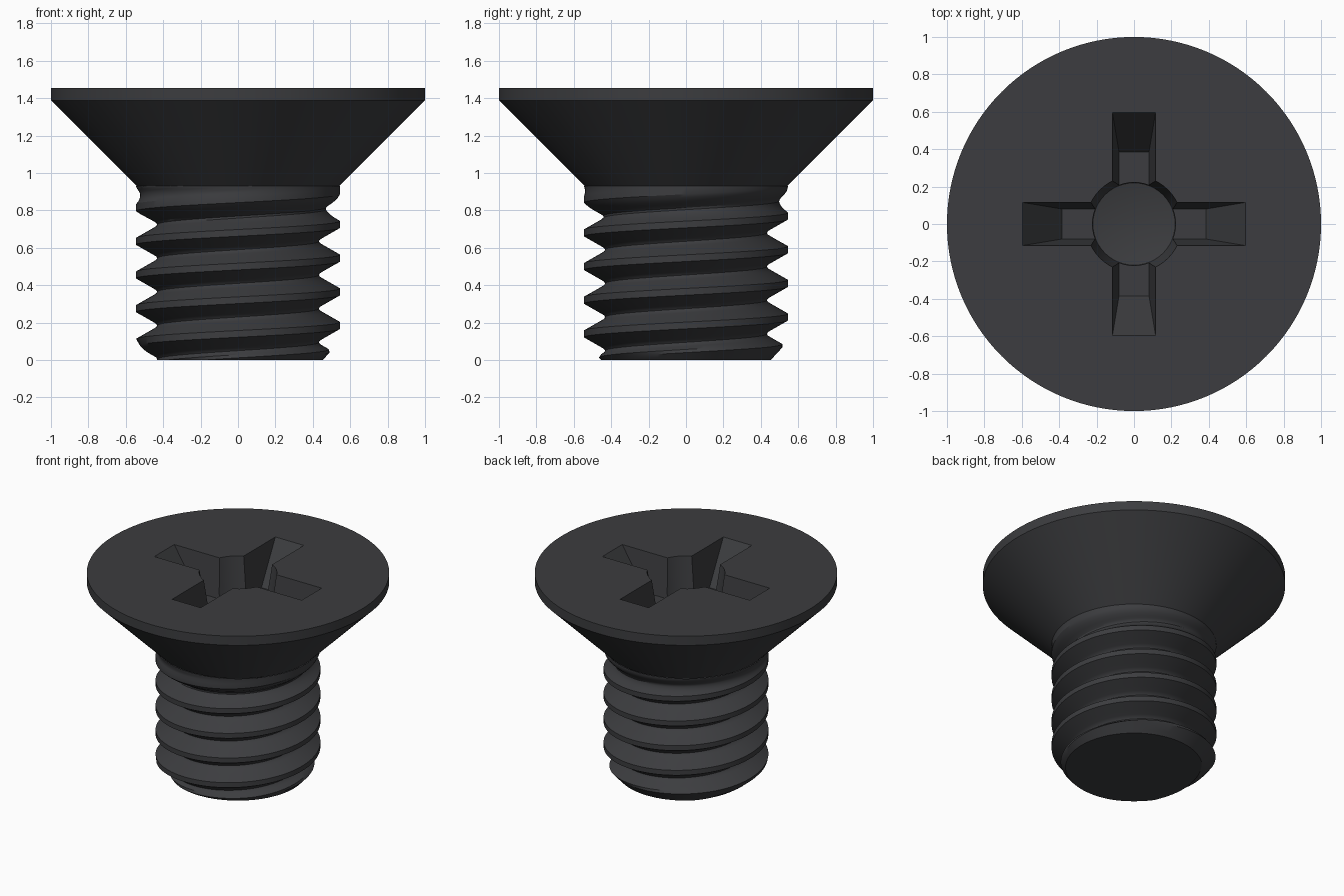
import bpy, bmesh, math
from mathutils import Vector

if "Cube" in bpy.data.objects:
    bpy.data.objects.remove(bpy.data.objects["Cube"])

PITCH, CREST, ROOT, NECK, TOP = 0.18, 0.545, 0.432, 0.932, 1.455
SEG = 96

mat = bpy.data.materials.new("black_steel")
mat.diffuse_color = (0.045, 0.046, 0.05, 1)
mat.use_nodes = True
mat.node_tree.nodes["Principled BSDF"].inputs["Base Color"].default_value = mat.diffuse_color


def make_object(name, bm):
    bmesh.ops.recalc_face_normals(bm, faces=bm.faces)
    mesh = bpy.data.meshes.new(name)
    bm.to_mesh(mesh)
    bm.free()
    ob = bpy.data.objects.new(name, mesh)
    bpy.context.collection.objects.link(ob)
    mesh.materials.append(mat)
    return ob


def revolve(name, profile, seg):
    """Closed solid of revolution; a zero radius becomes a tip."""
    bm = bmesh.new()
    rings = []
    for r, z in profile:
        n = seg if r > 0 else 1
        rings.append([bm.verts.new((r * math.cos(2 * math.pi * i / seg),
                                    r * math.sin(2 * math.pi * i / seg), z)) for i in range(n)])
    for a, b in zip(rings, rings[1:]):
        for i in range(seg):
            j = (i + 1) % seg
            bm.faces.new([a[0], b[i], b[j]] if len(a) == 1 else [a[i], a[j], b[j], b[i]])
    for ring in (rings[0], rings[-1]):
        if len(ring) > 1:
            bm.faces.new(ring)
    return make_object(name, bm)


def slot(name, turned):
    """Tapered bar cutting two opposite arms of the cross recess."""
    depth, over = 0.28, 0.05
    k = over / depth
    bm = bmesh.new()
    rings = []
    for x, y, z in ((0.385, 0.08, TOP - depth),
                    (0.595 + 0.21 * k, 0.115 + 0.035 * k, TOP + over)):
        pts = [(-x, -y), (x, -y), (x, y), (-x, y)]
        rings.append([bm.verts.new((-q, p, z) if turned else (p, q, z)) for p, q in pts])
    a, b = rings
    bm.faces.new(a)
    bm.faces.new(b)
    for i in range(4):
        j = (i + 1) % 4
        bm.faces.new([a[i], a[j], b[j], b[i]])
    return make_object(name, bm)


def smooth(ob):
    bpy.ops.object.select_all(action='DESELECT')
    ob.select_set(True)
    bpy.context.view_layer.objects.active = ob
    bpy.ops.object.shade_smooth_by_angle(angle=math.radians(30))


# Countersunk head
head = revolve("countersunk_head", [(0.542, NECK), (1.0, 1.388), (1.0, TOP)], 128)

# Cross recess: conical centre hole plus two crossed slots
cutters = [revolve("recess_centre", [(0, TOP - 0.35), (0.22, TOP - 0.30), (0.264, TOP + 0.05)], 48),
           slot("recess_slot_x", False), slot("recess_slot_y", True)]
bpy.context.view_layer.objects.active = head
for c in cutters:
    mod = head.modifiers.new("cut", 'BOOLEAN')
    mod.operation, mod.solver, mod.object = 'DIFFERENCE', 'EXACT', c
    bpy.ops.object.modifier_apply(modifier=mod.name)
for c in cutters:
    bpy.data.objects.remove(c)

# Open the hidden underside where the shank joins
bm = bmesh.new()
bm.from_mesh(head.data)
bmesh.ops.delete(bm, geom=[f for f in bm.faces if f.calc_center_median().z < NECK + 0.001],
                 context='FACES')
bm.to_mesh(head.data)
bm.free()
smooth(head)

# Threaded shank: one pitch of thread profile swept as a right-hand helix
half = [(0.018, CREST), (0.035, 0.515), (0.052, 0.485), (0.069, 0.455), (0.079, 0.439)]
profile = half + [(0.09, ROOT)] + [(PITCH - u, r) for u, r in reversed(half)]
bm = bmesh.new()
rows = []
for turn in range(-2, 7):
    for u, r in profile:
        row = []
        for i in range(SEG + 1):
            t = 2 * math.pi * i / SEG
            z = 0.005 + PITCH * (turn + i / SEG) + u
            fade = min(1, max(0, (0.925 - z) / 0.17))          # thread run-out below the head
            rad = CREST - (CREST - r) * fade
            rad = max(0.2, min(rad, 0.453 + 0.92 * z))         # chamfered end
            row.append(bm.verts.new((rad * math.cos(t), rad * math.sin(t), z)))
        rows.append(row)
for a, b in zip(rows, rows[1:]):
    for i in range(SEG):
        bm.faces.new([a[i], a[i + 1], b[i + 1], b[i]])
bmesh.ops.remove_doubles(bm, verts=bm.verts, dist=0.0002)

# Trim flat at the neck and at the tip, then close the tip
for z, direction in ((NECK, 1), (0, -1)):
    cut = bmesh.ops.bisect_plane(bm, geom=bm.verts[:] + bm.edges[:] + bm.faces[:], dist=1e-5,
                                 plane_co=Vector((0, 0, z)), plane_no=Vector((0, 0, direction)),
                                 clear_outer=True)
edges = [e for e in bm.edges if e.is_boundary and all(abs(v.co.z) < 1e-4 for v in e.verts)]
bmesh.ops.holes_fill(bm, edges=edges, sides=0)
smooth(make_object("threaded_shank", bm))
